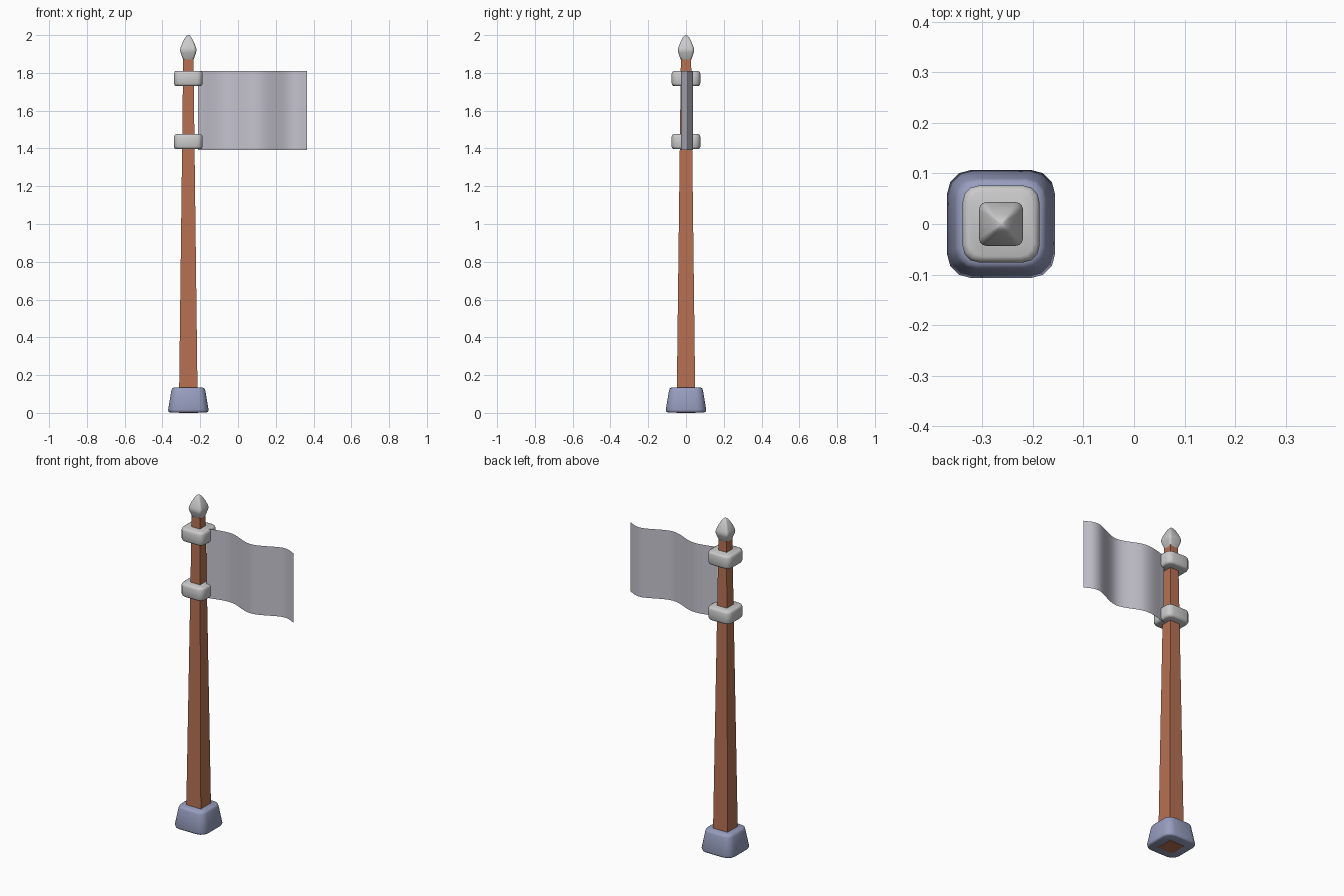
import bpy, bmesh, math

if "Cube" in bpy.data.objects:
    bpy.data.objects.remove(bpy.data.objects["Cube"])

POLE_X = -0.263


def material(name, rgb):
    m = bpy.data.materials.new(name)
    m.diffuse_color = (*rgb, 1)
    m.use_nodes = True
    m.node_tree.nodes["Principled BSDF"].inputs["Base Color"].default_value = m.diffuse_color
    return m


WOOD = material("brown wood", (0.47, 0.165, 0.085))
STONE = material("blue grey stone", (0.31, 0.34, 0.52))
METAL = material("light grey metal", (0.60, 0.59, 0.60))
CLOTH = material("pale grey cloth", (0.56, 0.55, 0.62))


def finish(bm, name, mat, angle):
    mesh = bpy.data.meshes.new(name)
    bm.to_mesh(mesh)
    bm.free()
    mesh.materials.append(mat)
    ob = bpy.data.objects.new(name, mesh)
    bpy.context.collection.objects.link(ob)
    bpy.ops.object.select_all(action='DESELECT')
    ob.select_set(True)
    bpy.context.view_layer.objects.active = ob
    if angle:
        bpy.ops.object.shade_smooth_by_angle(angle=math.radians(angle))
    return ob


def loft(name, mat, profile, corner, segs, angle):
    """Rounded-square rings (half width, z) stacked around the pole axis.
    corner is the corner radius as a fraction of the half width."""
    bm = bmesh.new()
    rings = []
    for half, z in profile:
        r = half * corner
        ring = []
        for q in range(4):
            a0 = q * math.pi / 2
            cx = (half - r) * (1 if q in (0, 3) else -1)
            cy = (half - r) * (1 if q in (0, 1) else -1)
            for k in range(segs + 1 if corner else 1):
                a = a0 + k / max(segs, 1) * math.pi / 2
                ring.append(bm.verts.new((POLE_X + cx + r * math.cos(a),
                                          cy + r * math.sin(a), z)))
        rings.append(ring)
    n = len(rings[0])
    for lo, hi in zip(rings, rings[1:]):
        for i in range(n):
            j = (i + 1) % n
            bm.faces.new((lo[i], lo[j], hi[j], hi[i]))
    bm.faces.new(rings[0][::-1])
    bm.faces.new(rings[-1])
    return finish(bm, name, mat, angle)


# Tapered square pole, reaching through the base
loft("pole", WOOD, [(0.05, 0.0), (0.027, 1.89)], 0, 0, 0)

# Stone foot with softened edges
loft("base", STONE, [(0.098, 0.003), (0.104, 0.006), (0.107, 0.016), (0.090, 0.118),
                     (0.086, 0.129), (0.077, 0.134)], 0.45, 3, 50)

# Two metal collars holding the flag
for name, z in (("lower_collar", 1.396), ("upper_collar", 1.73)):
    loft(name, METAL, [(0.064, z), (0.072, z + 0.004), (0.076, z + 0.014),
                       (0.076, z + 0.066), (0.072, z + 0.076), (0.064, z + 0.08)],
         0.42, 3, 50)

# Pointed finial
loft("finial", METAL, [(0.026, 1.868), (0.031, 1.878), (0.041, 1.908), (0.0435, 1.92),
                       (0.041, 1.934), (0.030, 1.962), (0.018, 1.985),
                       (0.010, 1.996), (0.004, 2.0)], 0.35, 3, 60)

# Waving flag: a smooth sheet through a few plan points
pts = [(-0.36, -0.03), (-0.212, 0.0), (-0.062, 0.026), (0.105, -0.027),
       (0.275, 0.035), (0.366, 0.008), (0.45, -0.03)]
path = []
for i in range(1, len(pts) - 2):
    p0, p1, p2, p3 = pts[i - 1:i + 3]
    for k in range(8):
        t = k / 8
        path.append([0.5 * (2 * b + (c - a) * t + (2 * a - 5 * b + 4 * c - d) * t * t
                            + (3 * b - a - 3 * c + d) * t ** 3)
                     for a, b, c, d in zip(p0, p1, p2, p3)])
path.append(pts[-2])
bm = bmesh.new()
cols = [[bm.verts.new((x, y, z)) for z in (1.392, 1.81)] for x, y in path]
for a, b in zip(cols, cols[1:]):
    bm.faces.new((a[0], b[0], b[1], a[1]))
finish(bm, "flag", CLOTH, 60)
